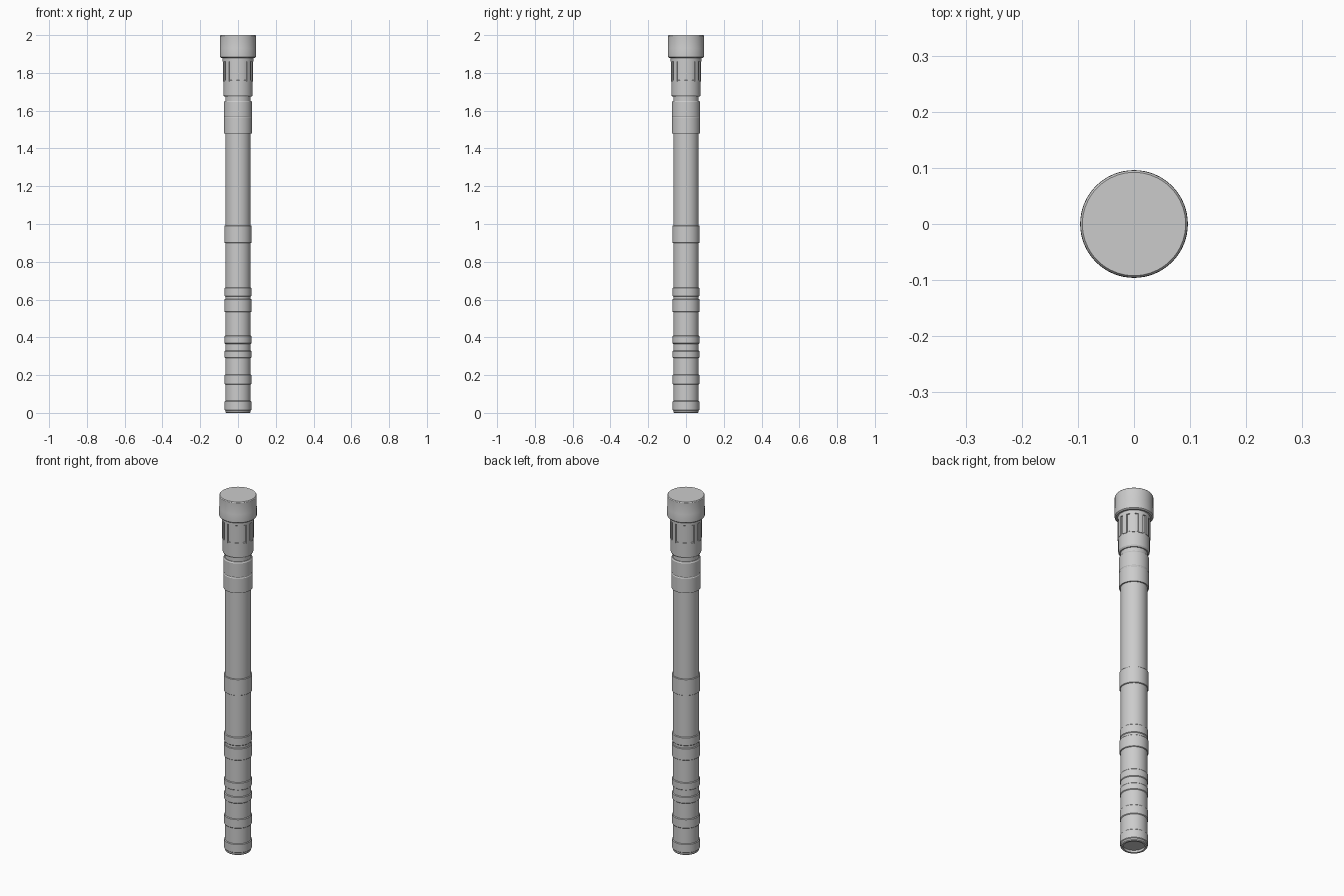
import bpy, bmesh, math

if "Cube" in bpy.data.objects:
    bpy.data.objects.remove(bpy.data.objects["Cube"], do_unlink=True)

grey = bpy.data.materials.new("light_grey")
grey.use_nodes = True
grey.diffuse_color = (0.6, 0.6, 0.6, 1)
grey.node_tree.nodes["Principled BSDF"].inputs["Base Color"].default_value = (0.6, 0.6, 0.6, 1)

SIDES = 64
TUBE = 0.067


def finish(name, bm):
    bmesh.ops.recalc_face_normals(bm, faces=bm.faces)
    mesh = bpy.data.meshes.new(name)
    bm.to_mesh(mesh)
    bm.free()
    obj = bpy.data.objects.new(name, mesh)
    mesh.materials.append(grey)
    bpy.context.collection.objects.link(obj)
    bpy.ops.object.select_all(action='DESELECT')
    obj.select_set(True)
    bpy.context.view_layer.objects.active = obj
    bpy.ops.object.shade_smooth_by_angle(angle=math.radians(25))
    return obj


def stack(bm, rings):
    """Skin a list of (points, z) loops and cap both ends."""
    loops = [[bm.verts.new((x, y, z)) for x, y in pts] for pts, z in rings]
    for a, b in zip(loops, loops[1:]):
        n = len(a)
        for i in range(n):
            j = (i + 1) % n
            bm.faces.new((a[i], a[j], b[j], b[i]))
    bm.faces.new(loops[0][::-1])
    bm.faces.new(loops[-1])


def circle(r):
    return [(r * math.cos(i * math.tau / SIDES), r * math.sin(i * math.tau / SIDES))
            for i in range(SIDES)]


def lathe(name, profile):
    bm = bmesh.new()
    stack(bm, [(circle(r), z) for r, z in profile])
    return finish(name, bm)


def collar(name, low, high, r, c=0.004):
    return lathe(name, [(r - c, low), (r, low + c), (r, high - c), (r - c, high)])


# Long tube with a shallow recess in the base
lathe("tube", [(0.054, 0.02), (0.054, 0), (0.064, 0), (TUBE, 0.004), (TUBE, 1.69)])

# Raised grip rings along the lower tube
for i, (low, high) in enumerate([(0.012, 0.065), (0.15, 0.205), (0.29, 0.33),
                                 (0.365, 0.41), (0.615, 0.665)]):
    collar(f"grip_ring_{i + 1}", low, high, 0.0705)

# Wider bands
collar("lower_band", 0.535, 0.602, 0.0725, 0.002)
collar("middle_band", 0.9, 0.992, 0.0725, 0.002)

# Switch collar with a fine seam
lathe("switch_collar", [(0.074, 1.478), (0.075, 1.48), (0.075, 1.56), (0.073, 1.563),
                        (0.073, 1.567), (0.075, 1.57), (0.075, 1.645), (0.071, 1.652)])

# Neck with its plain lower part
lathe("neck", [(0.073, 1.675), (0.078, 1.683), (0.078, 1.76), (0.0755, 1.763),
               (0.0755, 1.885)])

# Fluted sleeve around the upper neck
FLUTES, R_IN, R_OUT = 12, 0.0755, 0.081
flute_points = []
for i in range(FLUTES):
    for deg, r in [(-6, R_IN), (0, R_IN), (6, R_IN), (6.5, R_OUT), (10.5, R_OUT),
                   (15, R_OUT), (19.5, R_OUT), (23.5, R_OUT)]:
        a = math.radians(i * 360 / FLUTES + deg)
        flute_points.append((r * math.cos(a), r * math.sin(a)))
bm = bmesh.new()
stack(bm, [(flute_points, 1.755), (flute_points, 1.862)])
finish("fluted_sleeve", bm)
collar("sleeve_top", 1.86, 1.885, 0.081, 0.001)

# Head cap with softened rims
lathe("head_cap", [(0.09, 1.88), (0.096, 1.885), (0.096, 1.93), (0.0955, 1.932),
                   (0.0955, 1.995), (0.092, 2.0)])
